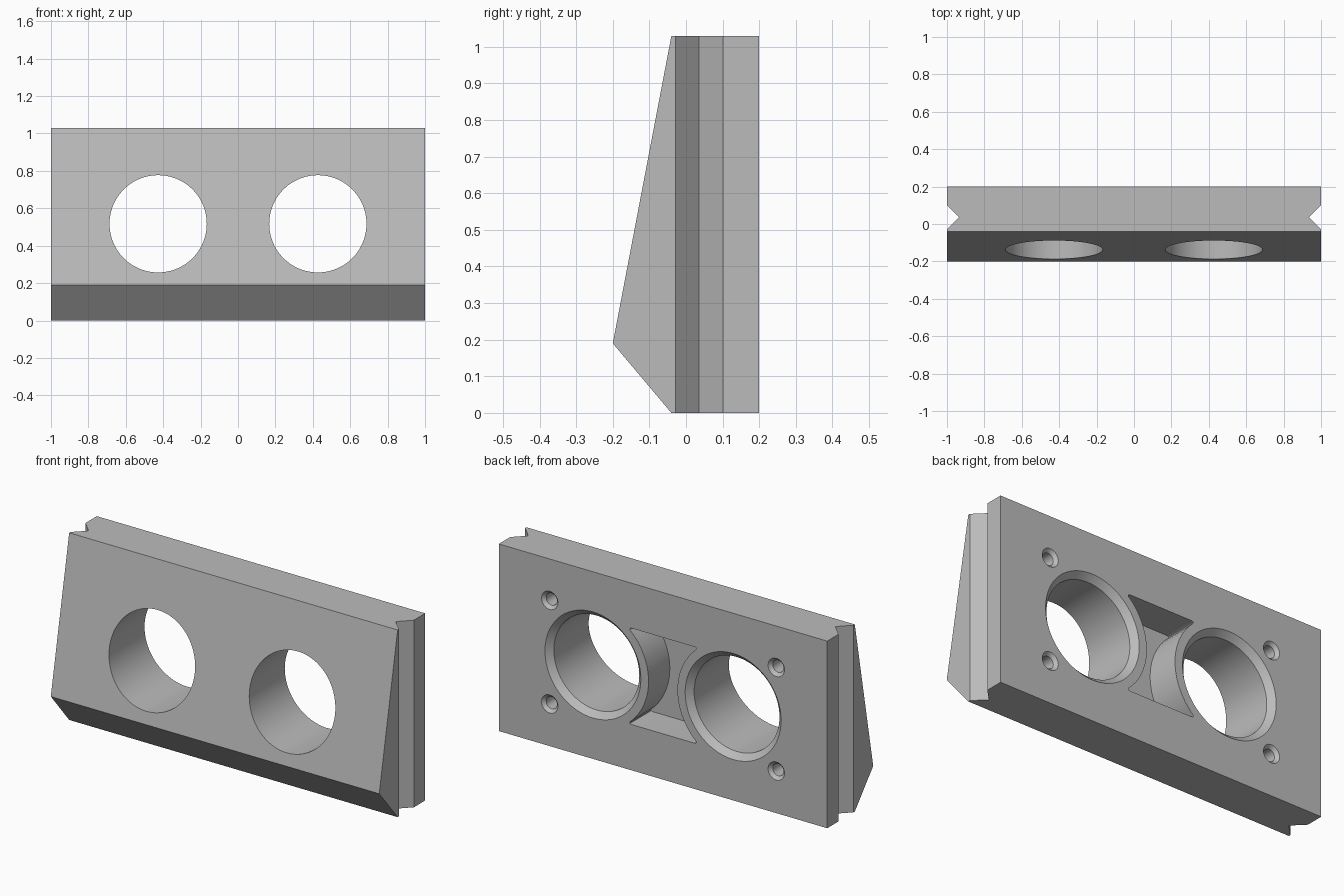
import bpy, bmesh, math
from mathutils import Vector

cube = bpy.data.objects.get("Cube")
if cube:
    bpy.data.objects.remove(cube, do_unlink=True)

HEIGHT, BACK, MID = 1.03, 0.2, 0.517
HOLE_X, HOLE_R = 0.427, 0.26

grey = bpy.data.materials.new("plain grey")
grey.use_nodes = True
grey.diffuse_color = (0.5, 0.5, 0.5, 1)
grey.node_tree.nodes["Principled BSDF"].inputs["Base Color"].default_value = (0.5, 0.5, 0.5, 1)


def finish(name, bm):
    bmesh.ops.recalc_face_normals(bm, faces=bm.faces)
    mesh = bpy.data.meshes.new(name)
    bm.to_mesh(mesh)
    bm.free()
    mesh.materials.append(grey)
    obj = bpy.data.objects.new(name, mesh)
    bpy.context.collection.objects.link(obj)
    return obj


def prism(points, direction):
    """Extrude a closed outline along a direction."""
    bm = bmesh.new()
    face = bm.faces.new([bm.verts.new(p) for p in points])
    out = bmesh.ops.extrude_face_region(bm, geom=[face])
    verts = [g for g in out["geom"] if isinstance(g, bmesh.types.BMVert)]
    bmesh.ops.translate(bm, vec=Vector(direction), verts=verts)
    return bm


def turned(name, profile, x, z, segments):
    """Closed solid turned about an axis along y, from (radius, y) pairs."""
    bm = bmesh.new()
    rings = []
    for r, y in profile:
        angles = [2 * math.pi * i / segments for i in range(segments)]
        rings.append([bm.verts.new((x + r * math.cos(a), y, z + r * math.sin(a))) for a in angles])
    for a, b in zip(rings, rings[1:]):
        for i in range(segments):
            j = (i + 1) % segments
            bm.faces.new((a[i], a[j], b[j], b[i]))
    bm.faces.new(rings[0])
    bm.faces.new(rings[-1])
    return finish(name, bm)


def drill(name, r, chamfer, start, x, z, segments):
    """Bore with a chamfered mouth on the back face."""
    over = 0.02
    profile = [(r, start), (r, BACK - chamfer), (r + chamfer + over, BACK + over)]
    return turned(name, profile, x, z, segments)


# Plate with the wedge-shaped front
side = [(BACK, 0), (BACK, HEIGHT), (-0.04, HEIGHT), (-0.2, 0.19), (-0.04, 0)]
plate = finish("wedge_plate", prism([(-1, y, z) for y, z in side], (2, 0, 0)))

cutters = []
for s in (-1, 1):
    # V groove along each end
    groove = [(0.935, 0.036), (1.035, -0.064), (1.035, 0.136)]
    cutters.append(finish("groove_cutter", prism([(s * x, y, -0.1) for x, y in groove], (0, 0, 1.3))))
    # Large through hole
    cutters.append(drill("hole_cutter", HOLE_R, 0.032, -0.4, s * HOLE_X, MID, 96))
    # Blind screw holes
    for t in (-1, 1):
        cutters.append(drill("screw_cutter", 0.033, 0.017, 0.05, s * 0.69, MID + t * 0.285, 32))

# Pocket between the holes, its sides concentric with them
tip_x, half_h, floor_y = 0.215, 0.265, 0.015
reach = HOLE_X - tip_x
radius, sweep, steps = math.hypot(reach, half_h), math.atan2(half_h, reach), 14
outline = []
for s in (1, -1):
    for i in range(steps + 1):
        a = s * sweep * (2 * i / steps - 1)
        outline.append((s * (HOLE_X - radius * math.cos(a)), floor_y, MID + radius * math.sin(a)))
bm = prism(outline, (0, BACK + 0.05 - floor_y, 0))
tips = [e for e in bm.edges
        if abs(e.verts[0].co.y - e.verts[1].co.y) > 0.1 and abs(e.verts[0].co.x) > tip_x - 0.001]
bmesh.ops.bevel(bm, geom=tips, offset=0.025, segments=5, profile=0.5, affect='EDGES')
cutters.append(finish("pocket_cutter", bm))

# Cut everything out of the plate
bpy.ops.object.select_all(action='DESELECT')
bpy.context.view_layer.objects.active = plate
plate.select_set(True)
for cutter in cutters:
    cutter.hide_render = True
    mod = plate.modifiers.new("cut", 'BOOLEAN')
    mod.operation, mod.solver, mod.object = 'DIFFERENCE', 'EXACT', cutter
    bpy.ops.object.modifier_apply(modifier=mod.name)
    bpy.data.objects.remove(cutter, do_unlink=True)
bpy.ops.object.shade_smooth_by_angle(angle=math.radians(25))
